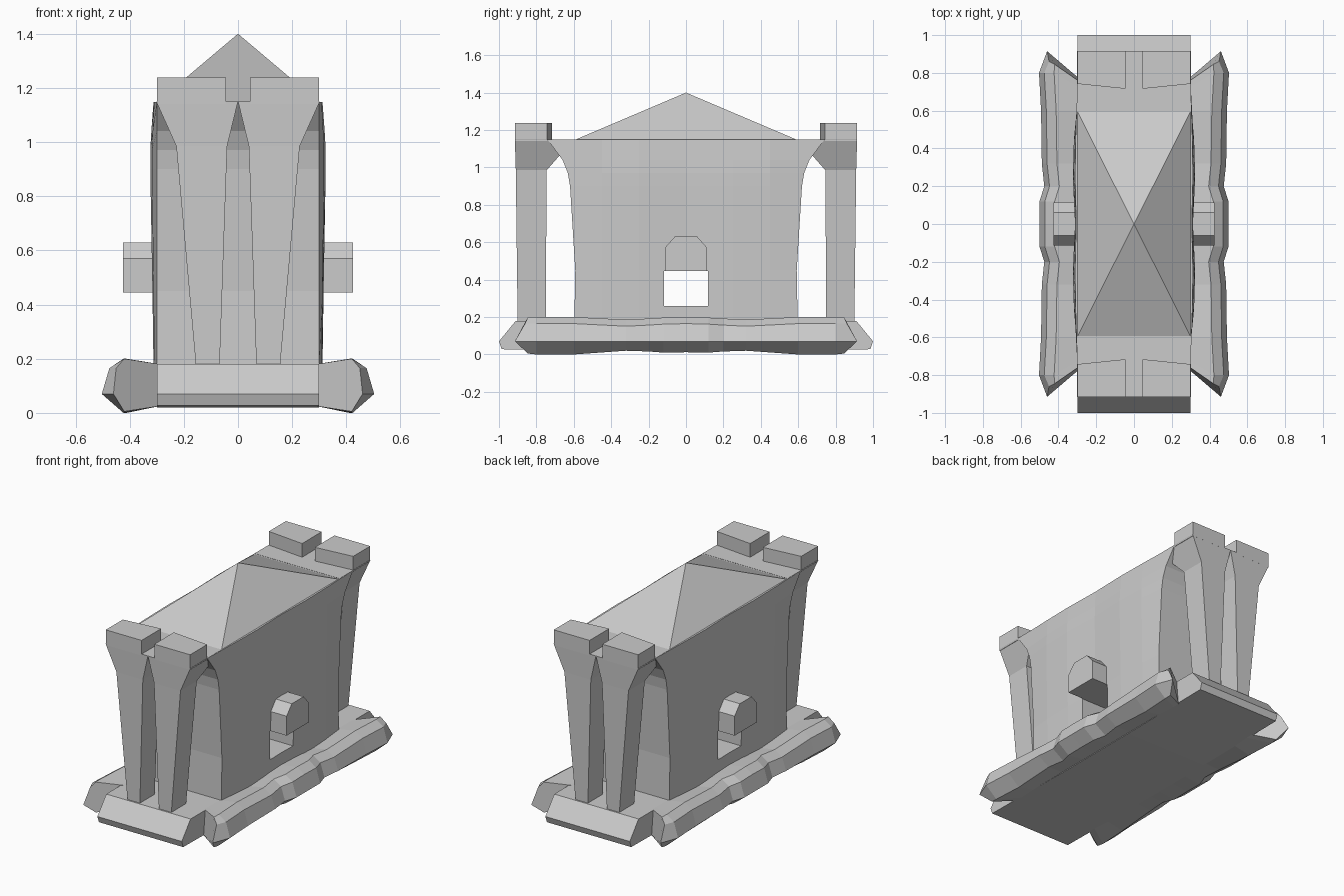
import bpy, bmesh

if "Cube" in bpy.data.objects:
    bpy.data.objects.remove(bpy.data.objects["Cube"])


def make(name, verts, faces):
    me = bpy.data.meshes.new(name)
    me.from_pydata(verts, [], faces)
    bm = bmesh.new()
    bm.from_mesh(me)
    bmesh.ops.recalc_face_normals(bm, faces=bm.faces)
    bm.to_mesh(me)
    bm.free()
    ob = bpy.data.objects.new(name, me)
    bpy.context.collection.objects.link(ob)
    return ob


def loft(name, rings):
    """Skin equal-sized closed rings and cap both ends."""
    n = len(rings[0])
    verts = [p for r in rings for p in r]
    faces = [(k * n + i, k * n + (i + 1) % n, (k + 1) * n + (i + 1) % n, (k + 1) * n + i)
             for k in range(len(rings) - 1) for i in range(n)]
    faces += [tuple(range(n)), tuple(range(len(verts) - n, len(verts)))]
    return make(name, verts, faces)


def rect(x0, x1, y0, y1, z):
    return [(x0, y0, z), (x1, y0, z), (x1, y1, z), (x0, y1, z)]


def mirrored(ring, sx, sy=1):
    return [(x * sx, y * sy, z) for x, y, z in ring]


# Central base slab with sloped ends
slab = [(-1, 0.07), (-0.91, 0.18), (0.91, 0.18), (1, 0.07), (0.985, 0.028),
        (0.3, 0.02), (-0.3, 0.02), (-0.985, 0.028)]
loft("base_slab", [[(x, y, z) for y, z in slab] for x in (-0.3, 0.3)])

# Rough stone ledges along both sides: (y, outward shift, top drop, bottom lift)
half = [(0, 0, 0, 0.012), (0.12, 0.0, 0.003, 0.01), (0.2, -0.025, 0.008, 0.016),
        (0.32, -0.012, 0.014, 0.02), (0.6, -0.008, 0, 0.0), (0.8, 0.003, 0, 0)]
stations = [(-y, a, b, c) for y, a, b, c in reversed(half[1:])] + half


def ledge_ring(y, dx, top, bottom):
    return [(0.29, y, 0.18 - top), (0.42 + dx, y, 0.2 - top), (0.472 + dx, y, 0.165 - top),
            (0.5 + dx, y, 0.07), (0.42 + dx, y, bottom), (0.29, y, 0.025)]


tip = [(0.29, 0.755, 0.18), (0.42, 0.845, 0.2), (0.45, 0.86, 0.165),
       (0.46, 0.915, 0.07), (0.42, 0.845, 0.005), (0.29, 0.77, 0.025)]
# last full ring follows the slanted end on its inner edge
rings = []
for y, a, b, c in stations:
    r = ledge_ring(y, a, b, c)
    if abs(y) == 0.8:
        s = 1 if y > 0 else -1
        r[0], r[5] = (0.29, 0.72 * s, 0.18), (0.29, 0.72 * s, 0.025)
    rings.append(r)
rings = [mirrored(tip, 1, -1)] + rings + [tip]
for side, s in (("right", 1), ("left", -1)):
    loft("base_ledge_" + side, [mirrored(r, s) for r in rings])

# Main hall: flared ends and slightly bulging side walls
levels = [(0.17, 0.597, 0.012), (0.45, 0.592, 0.016), (0.9, 0.62, 0.024),
          (0.97, 0.632, 0.024), (1.04, 0.66, 0.02), (1.148, 0.74, 0.012)]
hall_rings = []
for z, ye, bulge in levels:
    edge = [(0.3, -ye), (0.3 + bulge * 0.75, -0.45), (0.3 + bulge, -0.25), (0.3 + bulge * 0.5, 0),
            (0.3 + bulge, 0.25), (0.3 + bulge * 0.75, 0.45), (0.3, ye)]
    hall_rings.append([(x, y, z) for x, y in edge] + [(-x, -y, z) for x, y in edge])
hall = loft("hall", hall_rings)

# Passage cut straight through the hall
cutter = loft("passage_cutter", [rect(-0.6, 0.6, -0.118, 0.118, z) for z in (0.26, 0.446)])
cutter.hide_render = True
cut = hall.modifiers.new("passage", 'BOOLEAN')
cut.operation, cut.solver, cut.object = 'DIFFERENCE', 'EXACT', cutter
bpy.context.view_layer.objects.active = hall
bpy.ops.object.modifier_apply(modifier=cut.name)
bpy.data.objects.remove(cutter)

# Pyramid roof
make("roof", rect(-0.302, 0.302, -0.6, 0.6, 1.145) + [(0, 0, 1.4)],
     [(0, 1, 4), (1, 2, 4), (2, 3, 4), (3, 0, 4), (3, 2, 1, 0)])

# Hoods over the passage mouths
hood = [(-0.113, 0.445), (-0.113, 0.57), (-0.06, 0.63), (0.06, 0.63), (0.113, 0.57), (0.113, 0.445)]
for side, s in (("right", 1), ("left", -1)):
    loft("passage_hood_" + side, [[(x * s, y, z) for y, z in hood] for x in (0.295, 0.425)])

# Flaring columns and the battlement blocks on top
column = [rect(0.068, 0.155, -0.9, -0.75, 0.17),
          rect(0.04, 0.228, -0.91, -0.745, 0.985),
          rect(0, 0.302, -0.915, -0.6, 1.15)]
block = [[(0.045, -0.915, z), (0.3, -0.915, z), (0.3, -0.742, z), (0.045, -0.716, z)]
         for z in (1.14, 1.238)]
for end, sy in (("front", 1), ("back", -1)):
    for side, sx in (("right", 1), ("left", -1)):
        loft(f"column_{end}_{side}", [mirrored(r, sx, sy) for r in column])
        loft(f"battlement_{end}_{side}", [mirrored(r, sx, sy) for r in block])
